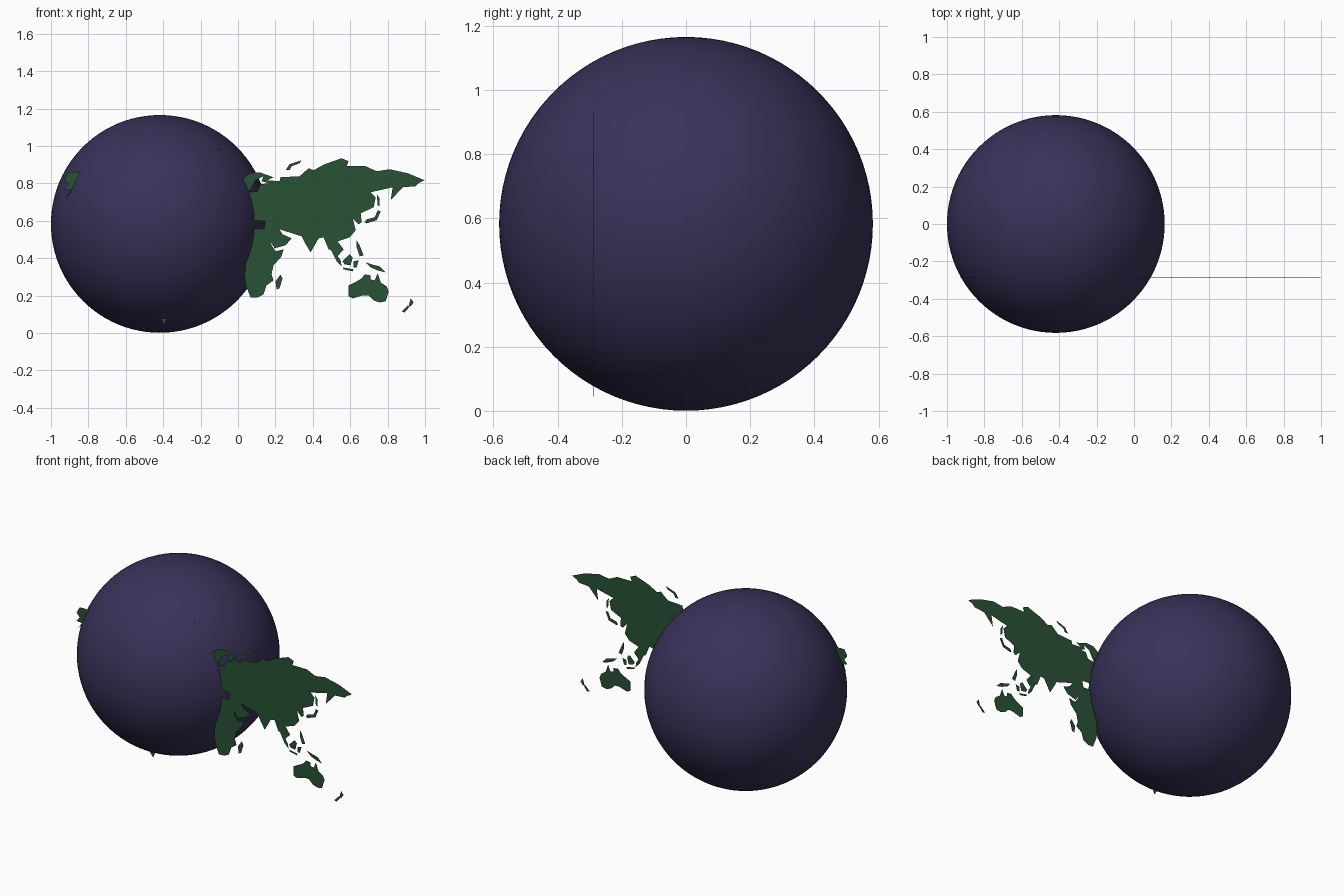
import bpy, math

MAP_Y = -0.287          # plane of the flat map
UNIT = 186.8            # map drawing units per model unit
X0, Z0 = 238.5, 333.5   # drawing position of x = 0, z = 0


def material(name, rgb):
    m = bpy.data.materials.new(name)
    m.diffuse_color = (*rgb, 1)
    return m


ocean = material("ocean", (0.04, 0.032, 0.1))
green = material("land_green", (0.022, 0.085, 0.036))


def land(name, outline):
    """Flat filled landmass from a traced coast outline."""
    cu = bpy.data.curves.new(name, 'CURVE')
    cu.dimensions = '2D'
    cu.fill_mode = 'BOTH'
    cu.extrude = 0.0008
    sp = cu.splines.new('POLY')
    sp.points.add(len(outline) - 1)
    for p, (a, b) in zip(sp.points, outline):
        p.co = ((a - X0) / UNIT, (Z0 - b) / UNIT, 0, 1)
    sp.use_cyclic_u = True
    cu.materials.append(green)
    ob = bpy.data.objects.new(name, cu)
    ob.location.y = MAP_Y
    ob.rotation_euler.x = math.pi / 2
    bpy.context.collection.objects.link(ob)


# Globe
bpy.ops.mesh.primitive_uv_sphere_add(segments=96, ring_count=48, radius=0.582,
                                     location=(-0.418, 0, 0.583))
globe = bpy.context.object
globe.name = "globe"
globe.data.materials.append(ocean)
bpy.ops.object.shade_smooth()

# Old world
land("eurasia", [
    (225, 221), (225, 212), (234, 210), (231, 202), (243, 193), (245, 187),
    (248, 193), (258, 192), (261, 185), (269, 184), (262, 182), (264, 177),
    (256, 181), (250, 192), (241, 188), (241, 181), (250, 174), (260, 173),
    (274, 178), (268, 181), (280, 182), (281, 178), (300, 177), (309, 169),
    (314, 171), (325, 165), (342, 159), (349, 162), (347, 167), (366, 167),
    (377, 172), (390, 170), (408, 174), (425, 181), (419, 184), (416, 187),
    (403, 188), (391, 201), (393, 188), (371, 193), (376, 198), (374, 208),
    (361, 214), (362, 223), (359, 225), (353, 219), (356, 231), (350, 238),
    (338, 242), (344, 250), (337, 258), (333, 251), (329, 250), (324, 238),
    (319, 239), (311, 253), (305, 243), (302, 237), (280, 230), (283, 235),
    (292, 239), (286, 246), (275, 249), (264, 231), (266, 222), (252, 221),
    (247, 214), (243, 219), (236, 212), (230, 221)])
land("africa", [
    (254, 229), (267, 230), (272, 246), (276, 252), (284, 250), (282, 257),
    (274, 266), (272, 275), (274, 281), (267, 286), (264, 295), (258, 298),
    (251, 298), (246, 285), (245, 275), (246, 266), (240, 256), (228, 259),
    (216, 257), (206, 246), (207, 236), (218, 223), (238, 221), (241, 227)])
land("madagascar", [(277, 290), (276, 282), (281, 275), (283, 279), (280, 289)])
land("british_isles", [(229, 202), (231, 192), (233, 193), (236, 201)])
land("iceland", [(219, 183), (224, 181), (228, 183), (223, 186)])
land("novaya_zemlya", [(286, 171), (290, 165), (302, 161), (300, 164),
                       (292, 167), (290, 171)])

# East Asian and Pacific islands
land("japan", [(365, 223), (367, 220), (375, 218), (378, 211), (381, 212),
               (377, 221), (367, 224)])
land("sakhalin", [(377, 195), (380, 199), (380, 207), (378, 206)])
land("philippines", [(357, 241), (360, 246), (364, 256), (360, 257), (357, 248)])
land("sumatra", [(331, 250), (334, 251), (341, 261), (342, 267), (337, 262)])
land("java", [(343, 268), (354, 270), (353, 272), (344, 270)])
land("borneo", [(343, 262), (350, 255), (353, 258), (351, 266), (345, 265)])
land("sulawesi", [(354, 262), (359, 261), (357, 268), (354, 268)])
land("new_guinea", [(366, 263), (372, 265), (380, 267), (386, 273), (378, 271),
                    (371, 268)])
land("australia", [
    (349, 286), (349, 297), (353, 299), (363, 296), (369, 296), (374, 301),
    (380, 303), (386, 302), (389, 292), (387, 287), (381, 283), (378, 274),
    (375, 281), (371, 280), (371, 276), (365, 275), (362, 279), (357, 282)])
land("new_zealand_south", [(402, 312), (408, 306), (410, 307), (405, 313)])
land("new_zealand_north", [(409, 306), (411, 299), (414, 303), (411, 307)])

# Americas, mostly inside the globe
land("north_america", [
    (69, 173), (80, 173), (95, 175), (115, 177), (135, 178), (148, 176),
    (145, 184), (140, 188), (150, 196), (156, 190), (160, 184), (170, 193),
    (177, 201), (165, 212), (158, 219), (154, 225), (153, 235), (149, 230),
    (138, 231), (135, 239), (140, 243), (146, 240), (146, 247), (152, 255),
    (147, 255), (138, 249), (128, 244), (117, 227), (120, 237), (108, 220),
    (108, 206), (102, 198), (92, 190), (82, 187), (76, 189), (67, 198),
    (72, 191), (65, 190), (69, 185), (65, 180)])
land("south_america", [
    (152, 255), (160, 251), (172, 254), (182, 261), (200, 271), (198, 282),
    (188, 290), (180, 300), (172, 306), (168, 318), (165, 325), (160, 318),
    (161, 300), (160, 284), (150, 272), (149, 263)])
land("greenland", [
    (165, 160), (185, 151), (205, 149), (220, 150), (216, 165), (210, 175),
    (196, 182), (190, 190), (184, 186), (182, 172), (172, 164)])
land("baffin_island", [(150, 172), (162, 174), (175, 185), (168, 187), (160, 180)])
land("ellesmere_island", [(150, 158), (164, 151), (180, 151), (163, 160), (155, 164)])
land("victoria_island", [(115, 170), (130, 166), (138, 174), (122, 175)])
